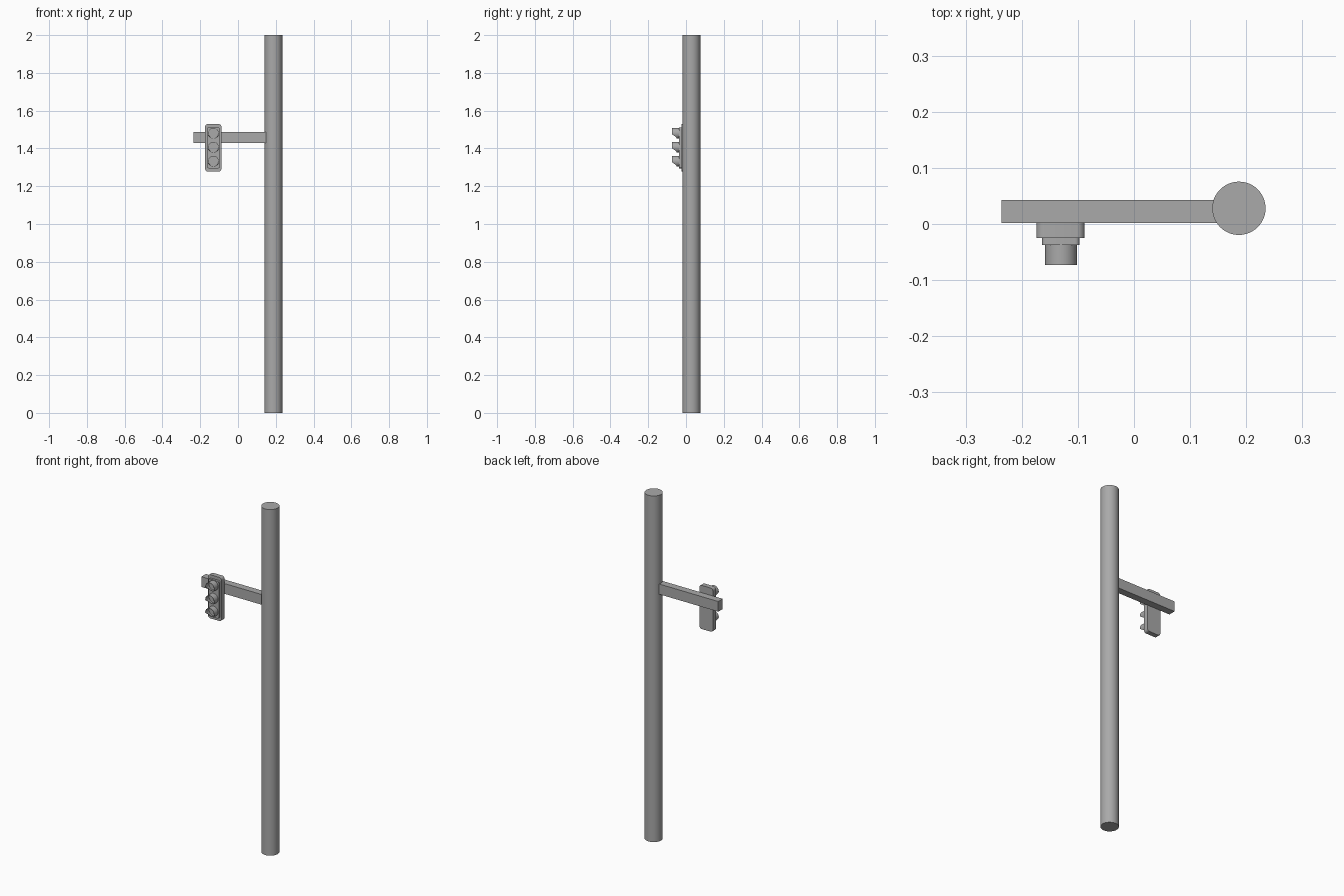
import bpy, bmesh, math

cube = bpy.data.objects.get("Cube")
if cube:
    bpy.data.objects.remove(cube, do_unlink=True)

grey = bpy.data.materials.new("mid grey")
grey.use_nodes = True
COLOUR = (0.4, 0.4, 0.4, 1)
grey.diffuse_color = COLOUR
grey.node_tree.nodes["Principled BSDF"].inputs["Base Color"].default_value = COLOUR


def finish(obj, name):
    obj.name = name
    obj.data.materials.append(grey)
    bpy.ops.object.select_all(action="DESELECT")
    obj.select_set(True)
    bpy.context.view_layer.objects.active = obj
    bpy.ops.object.shade_smooth_by_angle(angle=math.radians(35))
    return obj


def box(name, lo, hi, corner=0):
    """Box between two corners; its edges along y are rounded if asked."""
    bpy.ops.mesh.primitive_cube_add(size=1)
    obj = bpy.context.object
    bm = bmesh.new()
    bm.from_mesh(obj.data)
    for v in bm.verts:
        v.co = [(a + b) / 2 + c * (b - a) for a, b, c in zip(lo, hi, v.co)]
    if corner:
        edges = [e for e in bm.edges
                 if abs(e.verts[0].co.y - e.verts[1].co.y) > 0.001]
        bmesh.ops.bevel(bm, geom=edges, offset=corner, segments=4,
                        profile=0.5, affect="EDGES")
    bm.to_mesh(obj.data)
    bm.free()
    return finish(obj, name)


def visor(name, x, z, radius=0.0285, wall=0.002, back=-0.036, count=32):
    """Hooded tube: long over the top, cut back to a short ring below."""
    bm = bmesh.new()
    rings = []
    for i in range(count):
        a = math.tau * i / count
        c, s = math.cos(a), math.sin(a)
        cut = min(1, max(0, (s + 0.75) / 0.55))
        front = -0.051 - 0.022 * cut
        rings.append([bm.verts.new((x + r * c, y, z + r * s))
                      for r, y in ((radius, back), (radius, front),
                                   (radius - wall, front), (radius - wall, back))])
    for i, ring in enumerate(rings):
        after = rings[(i + 1) % count]
        for j in range(4):
            k = (j + 1) % 4
            bm.faces.new((ring[j], ring[k], after[k], after[j]))
    bmesh.ops.recalc_face_normals(bm, faces=bm.faces)
    mesh = bpy.data.meshes.new(name)
    bm.to_mesh(mesh)
    bm.free()
    obj = bpy.data.objects.new(name, mesh)
    bpy.context.collection.objects.link(obj)
    finish(obj, name)


# Upright pole and side arm
bpy.ops.mesh.primitive_cylinder_add(vertices=48, radius=0.0475, depth=2,
                                    location=(0.187, 0.028, 1))
finish(bpy.context.object, "pole")
box("arm", (-0.236, 0.002, 1.428), (0.15, 0.043, 1.487))

# Signal housing with raised front panel
box("signal_housing", (-0.174, -0.025, 1.277), (-0.088, 0.003, 1.529), 0.014)
box("front_panel", (-0.164, -0.037, 1.295), (-0.097, -0.024, 1.511), 0.008)

# Three hooded lamps
for i, lamp in enumerate(("top", "middle", "bottom")):
    z = 1.480 - 0.074 * i
    visor(lamp + "_visor", -0.130, z)
    bpy.ops.mesh.primitive_cylinder_add(
        vertices=32, radius=0.0265, depth=0.004,
        location=(-0.130, -0.038, z), rotation=(math.pi / 2, 0, 0))
    finish(bpy.context.object, lamp + "_lens")
